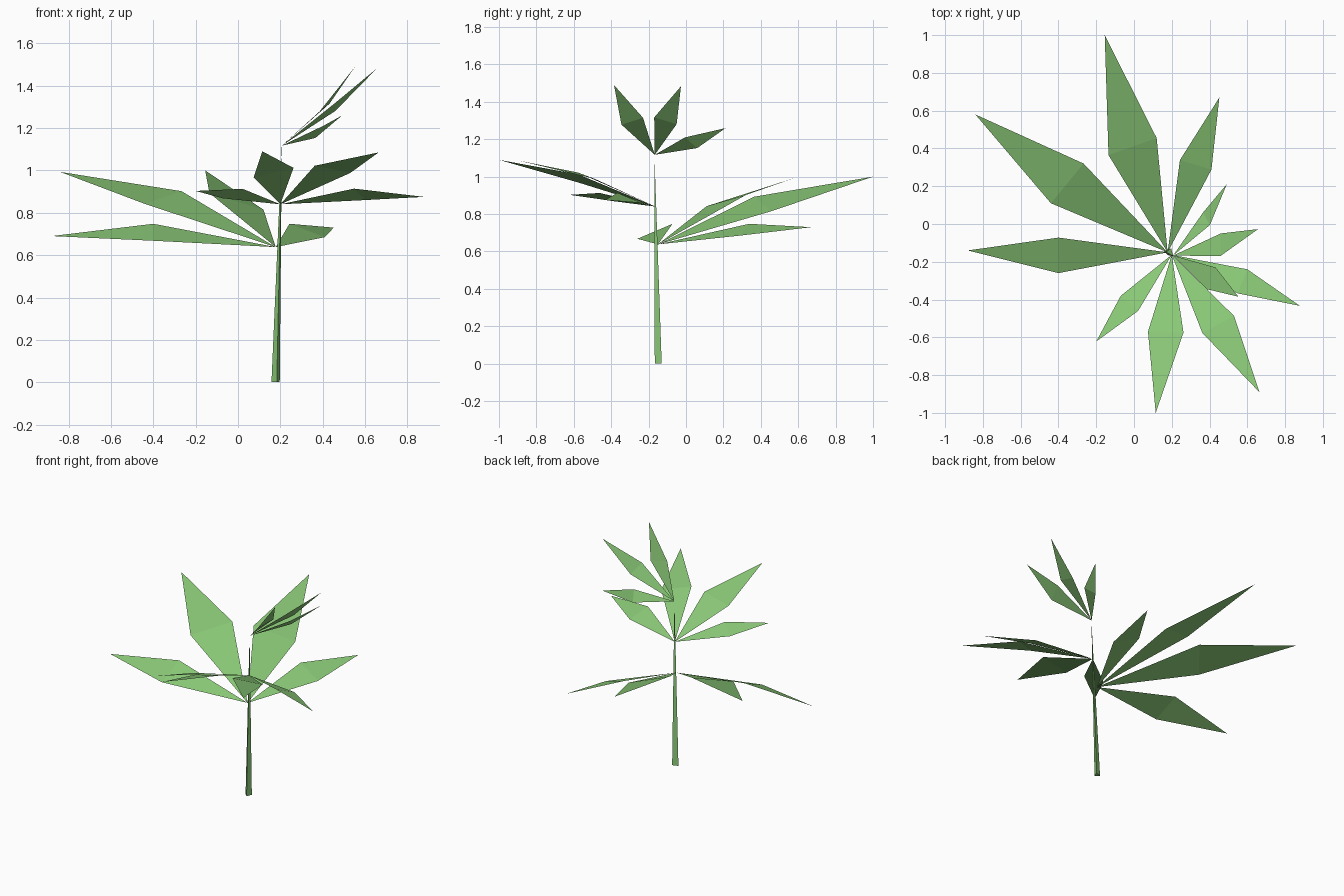
import bpy, bmesh
from mathutils import Vector

green = bpy.data.materials.new("leaf_green")
green.diffuse_color = (0.255, 0.58, 0.185, 1)


def finish(bm, name):
    me = bpy.data.meshes.new(name)
    bm.to_mesh(me)
    bm.free()
    me.materials.append(green)
    ob = bpy.data.objects.new(name, me)
    bpy.context.collection.objects.link(ob)


def leaf_whorl(name, base, leaves):
    """Each leaf is a creased diamond: shared base, side, tip, side."""
    bm = bmesh.new()
    for side_a, tip, side_b in leaves:
        root, a, t, b = [bm.verts.new(p) for p in (base, side_a, tip, side_b)]
        for tri in ((root, a, b), (a, t, b)):
            f = bm.faces.new(tri)
            f.normal_update()
            if f.normal.z < 0:      # leaves face upward
                f.normal_flip()
    finish(bm, name)


# Lower, largest leaves spreading back and left
leaf_whorl("lower_leaves", (0.178, -0.15, 0.638), [
    ((-0.135, 0.365, 0.893), (-0.155, 1.0, 1.0), (0.12, 0.455, 0.815)),
    ((-0.44, 0.11, 0.842), (-0.84, 0.58, 0.993), (-0.267, 0.32, 0.902)),
    ((-0.40, -0.26, 0.668), (-0.88, -0.14, 0.69), (-0.40, -0.072, 0.748)),
    ((0.243, 0.338, 0.748), (0.452, 0.67, 0.73), (0.41, 0.288, 0.685)),
])

# Middle leaves spreading to the front
leaf_whorl("middle_leaves", (0.2, -0.163, 0.84), [
    ((-0.07, -0.38, 0.868), (-0.2, -0.622, 0.903), (0.022, -0.46, 0.913)),
    ((0.074, -0.57, 0.967), (0.115, -1.0, 1.09), (0.262, -0.575, 1.012)),
    ((0.362, -0.577, 1.022), (0.664, -0.89, 1.085), (0.53, -0.487, 0.988)),
    ((0.548, -0.367, 0.914), (0.878, -0.433, 0.875), (0.6, -0.24, 0.86)),
])

# Upper, small leaves rising to the right
leaf_whorl("upper_leaves", (0.207, -0.167, 1.117), [
    ((0.365, 0.06, 1.153), (0.492, 0.212, 1.26), (0.402, -0.005, 1.21)),
    ((0.46, -0.05, 1.281), (0.657, -0.027, 1.483), (0.457, -0.17, 1.317)),
    ((0.432, -0.23, 1.315), (0.553, -0.385, 1.49), (0.385, -0.345, 1.278)),
])

# Three-sided stem tapering to a point at the upper leaves
bm = bmesh.new()
ring = [bm.verts.new(p) for p in
        ((0.158, -0.143, 0), (0.183, -0.167, 0), (0.197, -0.13, 0))]
apex = bm.verts.new((0.207, -0.169, 1.12))
bm.faces.new(ring)
for i in range(3):
    bm.faces.new((ring[i], ring[(i + 1) % 3], apex))
bmesh.ops.recalc_face_normals(bm, faces=bm.faces)
finish(bm, "stem")
